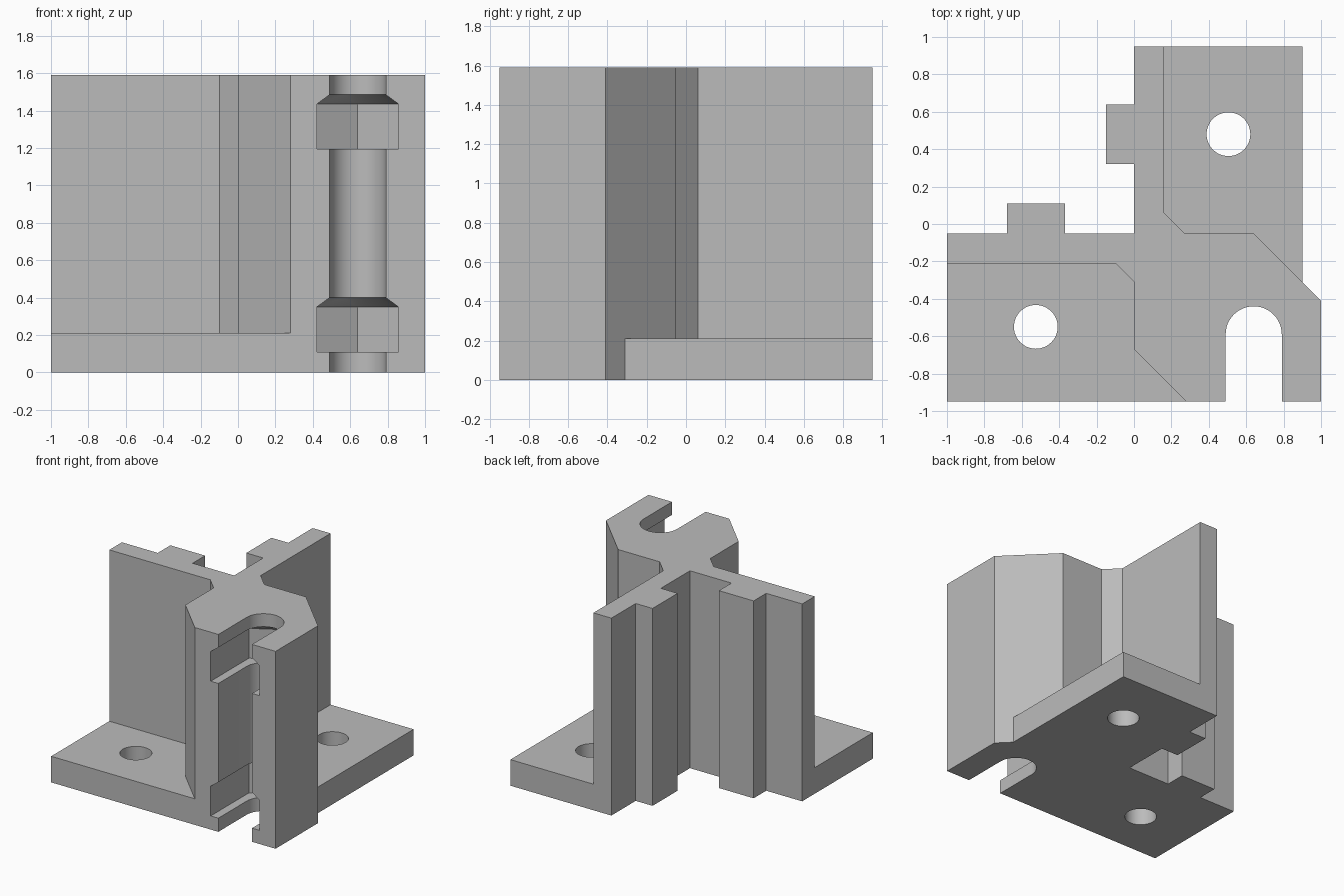
import bpy
import bmesh
import math

if "Cube" in bpy.data.objects:
    bpy.data.objects.remove(bpy.data.objects["Cube"])

HEIGHT, BASE = 1.59, 0.21
SLOT_X, SLOT_Y, SLOT_R = 0.64, -0.59, 0.15

grey = bpy.data.materials.new("plain grey")
grey.use_nodes = True
grey.diffuse_color = (0.5, 0.5, 0.5, 1)
grey.node_tree.nodes["Principled BSDF"].inputs["Base Color"].default_value = (0.5, 0.5, 0.5, 1)


def make_object(name, bm):
    bmesh.ops.recalc_face_normals(bm, faces=bm.faces[:])
    mesh = bpy.data.meshes.new(name)
    bm.to_mesh(mesh)
    bm.free()
    mesh.materials.append(grey)
    obj = bpy.data.objects.new(name, mesh)
    bpy.context.collection.objects.link(obj)
    return obj


def prism(name, outline, z0, z1):
    bm = bmesh.new()
    face = bm.faces.new([bm.verts.new((x, y, z0)) for x, y in outline])
    top = bmesh.ops.extrude_face_region(bm, geom=[face])["geom"]
    bmesh.ops.translate(bm, vec=(0, 0, z1 - z0),
                        verts=[v for v in top if isinstance(v, bmesh.types.BMVert)])
    return make_object(name, bm)


def hull(name, layers):
    bm = bmesh.new()
    for outline, z in layers:
        for x, y in outline:
            bm.verts.new((x, y, z))
    bmesh.ops.convex_hull(bm, input=bm.verts[:])
    return make_object(name, bm)


def arc(cx, cy, r, sweep, steps):
    return [(cx + r * math.cos(sweep * i / steps), cy + r * math.sin(sweep * i / steps))
            for i in range(steps + 1)]


# Full-height block following the outer outline, with two locating ribs
outline = [(-1, -0.95), (1, -0.95), (1, -0.41), (0.9, -0.31), (0.9, 0.95), (0, 0.95),
           (0, 0.64), (-0.15, 0.64), (-0.15, 0.32), (0, 0.32), (0, -0.05),
           (-0.37, -0.05), (-0.37, 0.11), (-0.68, 0.11), (-0.68, -0.05), (-1, -0.05)]
bracket = prism("corner_bracket", outline, 0, HEIGHT)

# Space above the two mounting flanges
cutters = [
    prism("left_flange_space", [(-1.1, -0.21), (-0.1, -0.21), (0, -0.31), (0, -0.67),
                                (0.38, -1.05), (-1.1, -1.05)], BASE, HEIGHT + 0.1),
    prism("right_flange_space", [(0.16, 1.05), (0.16, 0.06), (0.27, -0.05), (0.64, -0.05),
                                 (0.9, -0.31), (1.1, -0.31), (1.1, 1.05)], BASE, HEIGHT + 0.1),
]

# Screw holes in the flanges
for name, x, y in (("front_hole", -0.525, -0.55), ("back_hole", 0.505, 0.48)):
    cutters.append(prism(name, arc(x, y, 0.117, math.tau, 48)[:-1], -0.1, BASE + 0.1))

# Open rod slot
slot = arc(SLOT_X, SLOT_Y, SLOT_R, math.pi, 24)
slot += [(SLOT_X - SLOT_R, -1.1), (SLOT_X + SLOT_R, -1.1)]
cutters.append(prism("rod_slot", slot, -0.1, HEIGHT + 0.1))

# Hexagonal nut pockets with tapered roofs, open to the front
half = 0.218
nut = [(SLOT_X, SLOT_Y + 2 * half / math.sqrt(3))]
for side in (-half, half):
    nut += [(SLOT_X + side, SLOT_Y + half / math.sqrt(3)), (SLOT_X + side, -1.1)]
for name, z in (("lower_nut_pocket", 0.11), ("upper_nut_pocket", 1.195)):
    cutters.append(hull(name, [(nut, z), (nut, z + 0.24), (slot, z + 0.29)]))

# Cut everything away
bpy.context.view_layer.objects.active = bracket
for cutter in cutters:
    cutter.hide_render = True
    mod = bracket.modifiers.new(cutter.name, "BOOLEAN")
    mod.operation = "DIFFERENCE"
    mod.solver = "EXACT"
    mod.object = cutter
    bpy.ops.object.modifier_apply(modifier=mod.name)
for cutter in cutters:
    bpy.data.objects.remove(cutter)

# Merge coplanar faces and smooth the round walls
bm = bmesh.new()
bm.from_mesh(bracket.data)
bmesh.ops.remove_doubles(bm, verts=bm.verts[:], dist=0.0001)
bmesh.ops.dissolve_limit(bm, angle_limit=math.radians(0.5), verts=bm.verts[:], edges=bm.edges[:])
bm.to_mesh(bracket.data)
bm.free()
bpy.ops.object.select_all(action="DESELECT")
bracket.select_set(True)
bpy.ops.object.shade_smooth_by_angle(angle=math.radians(25))
